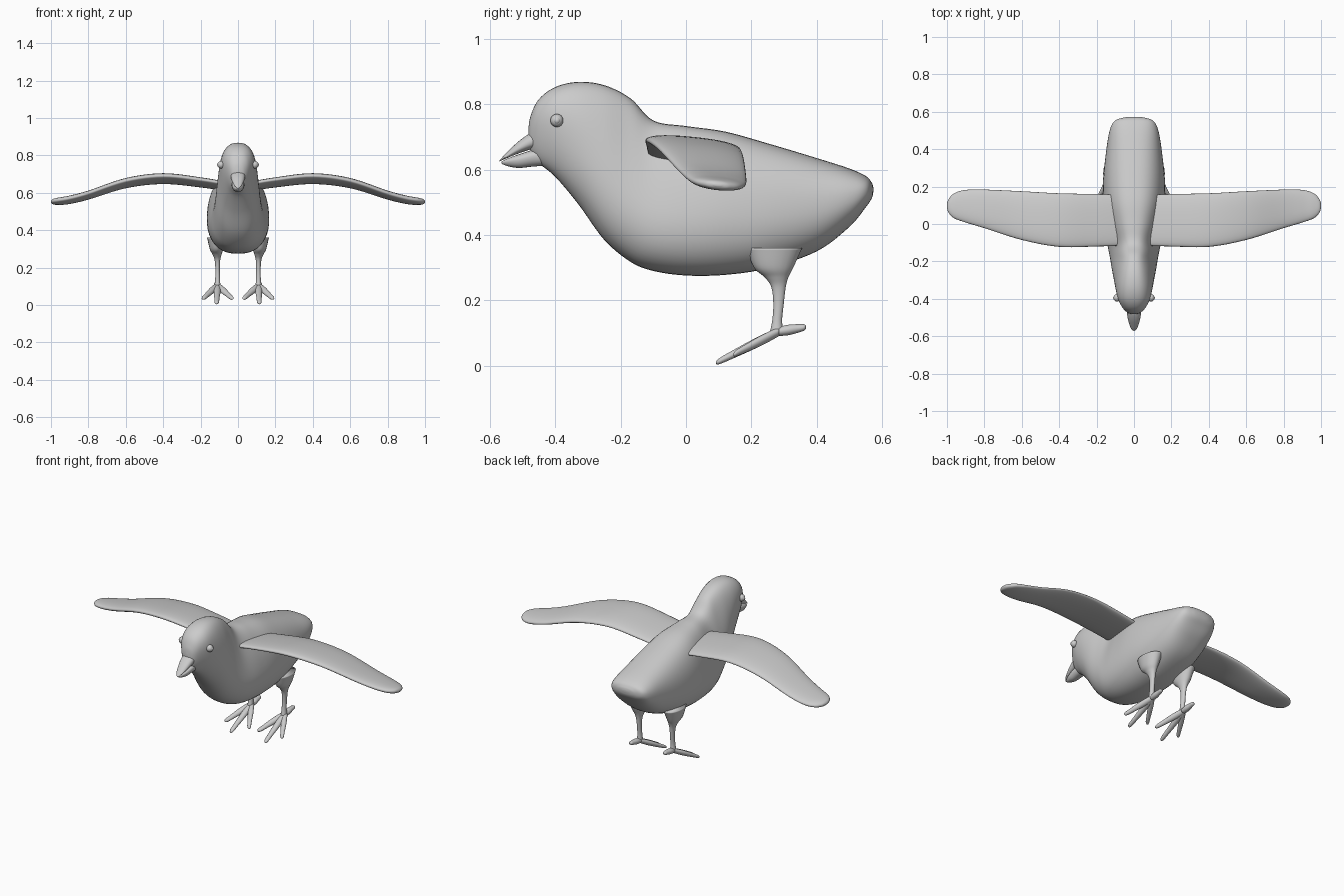
import bpy, bmesh
from math import sin, cos, pi, copysign
from mathutils import Vector, Matrix


def spline(rows, n=6):
    """Catmull-Rom interpolation through rows of numbers."""
    out = []
    for i in range(len(rows) - 1):
        a, b, c, d = (rows[max(0, min(len(rows) - 1, i + k))] for k in (-1, 0, 1, 2))
        for s in range(n):
            t = s / n
            out.append([q + 0.5 * t * (r - p + t * (2*p - 5*q + 4*r - s4 + t * (3*(q - r) + s4 - p)))
                        for p, q, r, s4 in zip(a, b, c, d)])
    return out + [list(rows[-1])]


def power(v, e):
    return copysign(abs(v) ** e, v)


def finish(name, bm, mirror):
    bmesh.ops.recalc_face_normals(bm, faces=bm.faces)
    mesh = bpy.data.meshes.new(name)
    bm.to_mesh(mesh)
    bm.free()
    for p in mesh.polygons:
        p.use_smooth = True
    ob = bpy.data.objects.new(name, mesh)
    bpy.context.collection.objects.link(ob)
    if mirror:
        ob.modifiers.new("Mirror", 'MIRROR').use_mirror_merge = False
    return ob


def loft(name, rows, section, sides=32, mirror=False):
    """Skin a ring of points for every interpolated row and cap the ends."""
    bm = bmesh.new()
    rings = [[bm.verts.new(section(r, 2 * pi * k / sides)) for k in range(sides)]
             for r in spline(rows)]
    for a, b in zip(rings, rings[1:]):
        for k in range(sides):
            j = (k + 1) % sides
            bm.faces.new((a[k], a[j], b[j], b[k]))
    bm.faces.new(rings[0])
    bm.faces.new(rings[-1])
    return finish(name, bm, mirror)


def egg(r, a):
    # row: y, top z, bottom z, upper half width, lower half width
    y, top, bot, wu, wl = r
    z = (top + bot) / 2 + (top - bot) / 2 * power(sin(a), 0.9)
    t = max(0, min(1, (z - bot) / max(top - bot, 1e-5)))
    w = wl + (wu - wl) * t * t * (3 - 2 * t)
    return (w * power(cos(a), 0.8), y, z)


def wing(r, a):
    # row: x, leading y, trailing y, height, half thickness
    x, y0, y1, z, h = r
    dy = (y1 - y0) / 2 * power(cos(a), 0.85)
    return (x, (y0 + y1) / 2 + dy, z - 0.1 * dy + h * power(sin(a), 0.9))


def leg(r, a):
    # row: z, x, y, x radius, y radius
    z, x, y, rx, ry = r
    return (x + rx * cos(a), y + ry * sin(a), z)


def toe(r, a):
    # row: x, y, z, x radius, z radius
    x, y, z, rx, rz = r
    return (x + rx * cos(a), y, z + rz * sin(a))


# Head and body in one skin
loft("body", [
    (-.482, .725, .70, .008, .008), (-.475, .765, .655, .035, .03),
    (-.45, .815, .62, .066, .05), (-.40, .852, .578, .093, .075),
    (-.33, .868, .495, .103, .10), (-.25, .858, .385, .10, .128),
    (-.17, .818, .318, .088, .152), (-.10, .75, .29, .098, .167),
    (0, .733, .276, .125, .176), (.12, .716, .278, .15, .178),
    (.25, .68, .298, .155, .172), (.40, .635, .35, .145, .15),
    (.50, .603, .425, .13, .13), (.55, .58, .485, .105, .105),
    (.568, .56, .512, .06, .06), (.573, .545, .532, .02, .02)], egg, 48)

# Beak halves
loft("upper_beak", [
    (-.43, .722, .672, .036, .036), (-.47, .714, .663, .037, .039),
    (-.51, .688, .65, .03, .034), (-.55, .65, .634, .017, .022),
    (-.565, .634, .627, .009, .012), (-.571, .627, .624, .003, .003)], egg)
loft("lower_beak", [
    (-.43, .670, .612, .035, .033), (-.47, .660, .609, .036, .030),
    (-.51, .647, .605, .031, .025), (-.54, .636, .609, .022, .016),
    (-.56, .627, .616, .010, .008), (-.565, .624, .620, .003, .003)], egg)

# Eyes with a raised pupil
for name, radius, x in (("eye", .02, .09), ("pupil", .012, .1)):
    bm = bmesh.new()
    bmesh.ops.create_uvsphere(bm, u_segments=20, v_segments=12, radius=radius,
                              matrix=Matrix.Translation((x, -.395, .75)))
    finish(name, bm, True)

# Wings
loft("wing", [
    (.05, -.115, .155, .632, .02), (.2, -.12, .16, .656, .022),
    (.4, -.122, .164, .676, .024), (.6, -.085, .175, .652, .023),
    (.8, -.022, .184, .588, .021), (.9, .008, .182, .563, .02),
    (.96, .03, .165, .555, .018), (.99, .058, .135, .553, .013),
    (1.0, .085, .108, .553, .004)], wing, 32, True)

# Legs with thighs flowing into the body
loft("leg", [
    (.36, .115, .27, .05, .085), (.30, .115, .268, .036, .06),
    (.27, .112, .277, .024, .036), (.24, .11, .283, .015, .022),
    (.19, .109, .283, .012, .016), (.14, .109, .279, .013, .015),
    (.105, .11, .277, .016, .02)], leg, 20, True)

# Toes: three forward, one back, on a sloping foot
ankle = Vector((.11, .285, .105))
for name, tip in (("middle_toe", (.114, .092, .009)), ("outer_toe", (.187, .145, .034)),
                  ("inner_toe", (.03, .145, .034)), ("back_toe", (.112, .367, .118))):
    rows = []
    for t, rx, rz in ((0, .017, .014), (.35, .018, .016), (.7, .014, .013),
                      (.92, .012, .010), (.985, .007, .006), (1, .002, .002)):
        p = ankle.lerp(Vector(tip), t)
        rows.append((*p, rx, rz))
    loft(name, rows, toe, 16, True)
